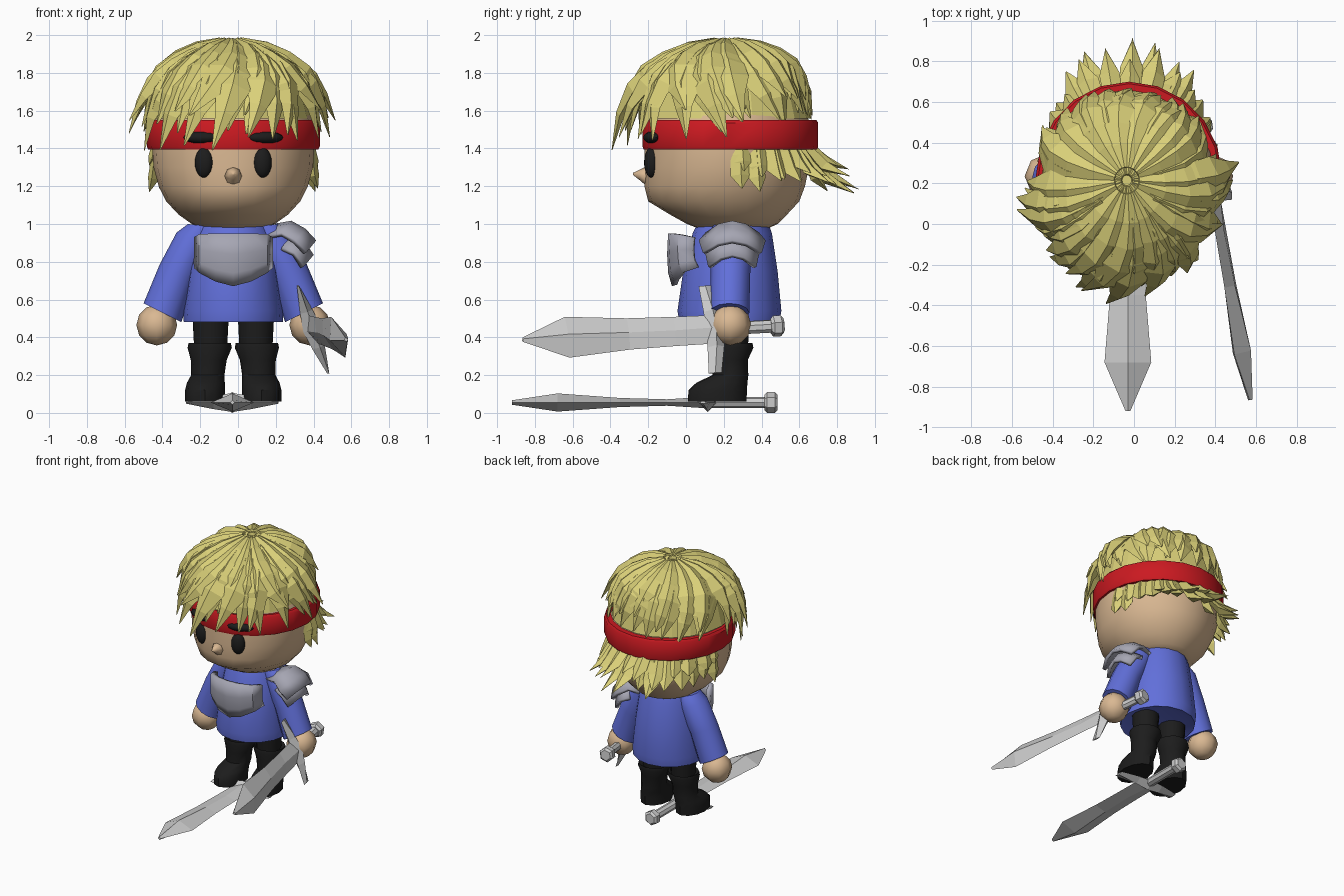
import bpy, bmesh, random
from math import sin, cos, pi, radians
from mathutils import Vector as V, Matrix

if "Cube" in bpy.data.objects:
    bpy.data.objects.remove(bpy.data.objects["Cube"])

random.seed(7)
X0 = -0.025  # body centre line


def colour(name, rgb):
    m = bpy.data.materials.new(name)
    m.diffuse_color = (*rgb, 1)
    m.use_nodes = True
    m.node_tree.nodes["Principled BSDF"].inputs["Base Color"].default_value = m.diffuse_color
    return m


SKIN = colour("skin", (.70, .48, .29))
HAIR = colour("hair", (.70, .63, .19))
RED = colour("red", (.6, .01, .015))
BLUE = colour("blue", (.12, .16, .70))
BLACK = colour("black", (.012, .012, .012))
PLATE = colour("plate", (.38, .38, .45))


def finish(name, bm, mat=None, smooth=40):
    bmesh.ops.recalc_face_normals(bm, faces=bm.faces)
    me = bpy.data.meshes.new(name)
    bm.to_mesh(me)
    bm.free()
    if smooth:
        for p in me.polygons:
            p.use_smooth = True
        me.set_sharp_from_angle(angle=radians(smooth))
    if mat:
        me.materials.append(mat)
    ob = bpy.data.objects.new(name, me)
    bpy.context.collection.objects.link(ob)
    return ob


def loft(bm, rings, n, phase=0.0, caps=True):
    """Skin rings given as (centre, u radius vector, v radius vector)."""
    loops = []
    for c, u, v in rings:
        angs = [2 * pi * i / n + phase for i in range(n)]
        loops.append([bm.verts.new(V(c) + V(u) * cos(a) + V(v) * sin(a)) for a in angs])
    for a, b in zip(loops, loops[1:]):
        for i in range(n):
            j = (i + 1) % n
            bm.faces.new((a[i], a[j], b[j], b[i]))
    if caps:
        bm.faces.new(loops[0])
        bm.faces.new(loops[-1])


def lathe(name, rows, n, mat, x=X0, smooth=40):
    """Stacked horizontal ellipses: rows of (z, dx, y, rx, ry)."""
    bm = bmesh.new()
    loft(bm, [((x + dx, y, z), (rx, 0, 0), (0, ry, 0)) for z, dx, y, rx, ry in rows], n)
    return finish(name, bm, mat, smooth)


def ball(name, loc, scale, mat, seg=16, rot=0):
    bm = bmesh.new()
    bmesh.ops.create_uvsphere(bm, u_segments=seg, v_segments=seg // 2 + 2, radius=1)
    bm.transform(Matrix.Translation(loc) @ Matrix.Rotation(rot, 4, 'Z') @ Matrix.Diagonal((*scale, 1)))
    return finish(name, bm, mat, 50)


def sheet(name, rows, thick):
    """Grid of points thickened into an armour plate."""
    bm = bmesh.new()
    g = [[bm.verts.new(p) for p in r] for r in rows]
    for a, b in zip(g, g[1:]):
        for i in range(len(a) - 1):
            bm.faces.new((a[i], a[i + 1], b[i + 1], b[i]))
    ob = finish(name, bm, PLATE, 35)
    m = ob.modifiers.new("thickness", 'SOLIDIFY')
    m.thickness = thick
    m.offset = 0


# Head, nose and headband
lathe("head", [(.975, 0, .25, .15, .18), (1.0, 0, .245, .22, .24), (1.05, 0, .225, .29, .31),
               (1.12, 0, .2, .355, .40), (1.2, 0, .205, .395, .425), (1.3, 0, .215, .422, .435),
               (1.42, 0, .22, .43, .44), (1.55, 0, .22, .42, .43), (1.7, 0, .22, .35, .36),
               (1.82, 0, .22, .2, .2)], 20, SKIN, smooth=60)
bm = bmesh.new()
loft(bm, [((X0, -.19, 1.25), (.06, 0, 0), (0, 0, .065)), ((X0, -.245, 1.26), (.026, 0, 0), (0, 0, .028)),
          ((X0, -.28, 1.265), (.006, 0, 0), (0, 0, .006))], 8)
finish("nose", bm, SKIN, 120)
lathe("headband", [(1.40, 0, .235, .43, .44), (1.395, 0, .235, .45, .46), (1.41, 0, .235, .458, .465),
                   (1.535, 0, .235, .458, .465), (1.55, 0, .235, .445, .455)], 20, RED)

# Eyes, brows, sleeves, hands, legs and boots, once per side
for s, side in ((-1, "left"), (1, "right")):
    ball(side + "_eye", (X0 + s * .155, -.183, 1.325), (.05, .038, .08), BLACK, rot=s * .3)
    ball(side + "_brow", (X0 + s * .17, -.18, 1.458), (.098, .038, .032), BLACK, 12, rot=s * .3)
    bm = bmesh.new()
    loft(bm, [((X0 + s * .15, .24, .99), (s * .09, 0, .01), (0, .10, 0)),
              ((X0 + s * .205, .24, .92), (s * .095, 0, .035), (0, .115, 0)),
              ((X0 + s * .295, .235, .74), (s * .095, 0, .045), (0, .105, 0)),
              ((X0 + s * .375, .23, .53), (s * .1, 0, .05), (0, .105, 0))], 12)
    finish(side + "_sleeve", bm, BLUE)
    ball(side + "_hand", (X0 + s * .405, .235, .465), (.108, .11, .108), SKIN, 8)
    lathe(side + "_leg", [(.3, s * .12, .24, .085, .085), (.55, s * .12, .24, .098, .1)], 12, BLACK)
    lathe(side + "_boot", [(.06, s * .15, .165, .105, .155), (.12, s * .15, .168, .105, .155),
                           (.16, s * .145, .19, .1, .135), (.2, s * .135, .235, .088, .095),
                           (.28, s * .13, .235, .095, .092), (.345, s * .125, .245, .117, .112),
                           (.37, s * .125, .245, .112, .107), (.355, s * .12, .24, .09, .09)], 12, BLACK)

# Tunic
lathe("tunic", [(.5, 0, .23, .2, .2), (.48, 0, .23, .262, .265), (.54, 0, .23, .265, .275),
                (.75, 0, .235, .24, .25), (.95, 0, .245, .21, .21), (1.02, 0, .25, .18, .18)], 16, BLUE)

# Breastplate
cols = [(-.195, .045, .93, .77), (-.17, -.03, .945, .745), (-.09, -.07, .95, .70), (0, -.08, .95, .675),
        (.09, -.07, .95, .70), (.17, -.03, .945, .745), (.195, .045, .93, .77)]
sheet("breastplate", [[(X0 + x, y + d, b + (t - b) * f) for x, y, t, b in cols]
                      for f, d in ((1, 0), (.6, -.005), (.25, .0), (0, .02))], .03)


# Shoulder armour, two overlapping plates
def shoulder(name, prof):
    sheet(name, [[(x - .05 * c * c, .245 + hw * c, z - .06 * c * c) for c in (-1, -.5, 0, .5, 1)]
                 for x, z, hw in prof], .025)


shoulder("upper_shoulder_plate", [(.20, .99, .11), (.28, 1.005, .135), (.35, .965, .17), (.405, .905, .15)])
shoulder("lower_shoulder_plate", [(.28, .93, .12), (.345, .90, .135), (.39, .83, .12)])


# Swords, blade pointing to -y
def sword(name, mat4):
    bm = bmesh.new()
    X, Y, Z = V((1, 0, 0)), V((0, 1, 0)), V((0, 0, 1))
    for n, ph, rows in (
            (4, 0, [(.1, .08, .03), (-.1, .082, .017), (-.35, .088, .024), (-.68, .115, .048), (-.92, .012, .012)]),
            (8, 0, [(.1, .036, .03), (.43, .036, .03)]),
            (6, pi / 6, [(.415, .04, .04), (.43, .057, .055), (.47, .057, .055), (.485, .04, .04)])):
        loft(bm, [(Y * y, X * w, Z * t) for y, w, t in rows], n, ph)
    loft(bm, [((x, y, 0), Y * a, Z * b) for x, y, a, b in
              ((-.245, .09, .035, .006), (-.1, .11, .045, .035), (0, .115, .05, .05),
               (.1, .11, .045, .035), (.245, .09, .035, .006))], 4)
    bm.transform(mat4)
    finish(name, bm, None, 0)


sword("ground_sword", Matrix.Translation((-.03, 0, .055)))
d = V((.245, -1.39, -.075)).normalized()
w = V((-.15, -.09, .45))
w = (w - d * w.dot(d)).normalized()
m = Matrix((w, -d, w.cross(-d))).transposed().to_4x4()
sword("held_sword", Matrix.Translation(V((.575, -.88, .387)) - d * .935) @ m)

# Hair: dome plus broad tapered locks
C = V((X0 - .01, .215, 1.52))


def dome(a, phi, s=1.0):
    f = lambda q: abs(q) ** .88 * (1 if q > 0 else -1)
    z = .42 * f(cos(phi)) + .03 * max(0, 1 - phi * 1.6)
    ry = .46 if sin(a) > 0 else .475
    return C + V((.435 * cos(a) * f(sin(phi)), ry * sin(a) * f(sin(phi)), z)) * s


def lock(bm, pts, width, thick):
    rings, n = [], len(pts) - 1
    for i, p in enumerate(pts):
        t = i / n
        tan = (pts[min(i + 1, n)] - pts[max(i - 1, 0)]).normalized()
        k = max(.04, min(.3 + 1.5 * t, 1, 2.6 * (1 - t)))
        u = tan.cross(p - C).normalized()
        rings.append((p, u * width * k, u.cross(tan).normalized() * thick * k))
    loft(bm, rings, 4)


bm = bmesh.new()
loft(bm, [(C + V((0, 0, dome(0, q).z - C.z)) * .97, V((dome(0, q).x - C.x, 0, 0)) * .97,
           V((0, dome(pi / 2, q).y - C.y, 0)) * .97) for q in (.04, .4, .75, 1.1, 1.5)], 20)
finish("hair_dome", bm, HAIR, 0)

bm = bmesh.new()
R = random.uniform
STEPS = (0, .2, .4, .6, .8, 1)
for count, start, short, base in ((22, .04, 0, .99), (17, .1, .22, 1.02)):
    for i in range(count):
        a = 2 * pi * (i + R(-.3, .3)) / count
        front, back = max(0, -sin(a)), max(0, sin(a))
        end = radians(R(85, 92) + 6 * front - 3 * back) - short * R(.4, 1.1)
        lift = R(.05, .15) * (1 - back) + R(.02, .12) * front
        swirl = R(.15, .55) * (1 - .5 * back) * (1 if cos(a) > .6 else -1)
        lock(bm, [dome(a + swirl * t * t, start + (end - start) * t, base + lift * t ** 2.5)
                  for t in STEPS], R(.09, .12), R(.04, .055))
# Long fringe and side locks: start angle, end polar angle, lift, sweep
for a, end, lift, sw in ((-1.45, 101, .3, -.3), (-1.75, 99, .24, -.3), (-2.1, 102, .18, -.3), (-2.5, 103, .13, -.3),
                         (-1.05, 95, .2, -.35), (-.75, 94, .16, -.2), (-.55, 96, .14, .15), (-.3, 95, .18, .3),
                         (0, 88, .26, .15), (-2.8, 93, .24, -.2), (-2.6, 88, .26, -.3), (-.9, 97, .14, .1)):
    lock(bm, [dome(a + sw * t * t, .3 + (radians(end) - .3) * t, 1.02 + lift * t ** 2.5)
              for t in STEPS], .095, .045)
finish("hair_locks", bm, HAIR, 0)

# Locks hanging below the headband round the back
bm = bmesh.new()
for count, drop in ((15, .23), (13, .15)):
    for i in range(count):
        a = radians(10 + 160 * (i + R(-.2, .2)) / (count - 1))
        p = V((X0 + .41 * cos(a), .22 + .42 * sin(a), 1.46))
        out = V((cos(a), sin(a) + .2, 0)) * (.04 + R(.05, .2) * sin(a) ** 2)
        z = V((0, 0, -drop - R(.0, .08)))
        lock(bm, [p, p + z * .35 + out * .1, p + z * .75 + out * .45, p + z + out], R(.055, .075), .035)
finish("back_hair", bm, HAIR, 0)
